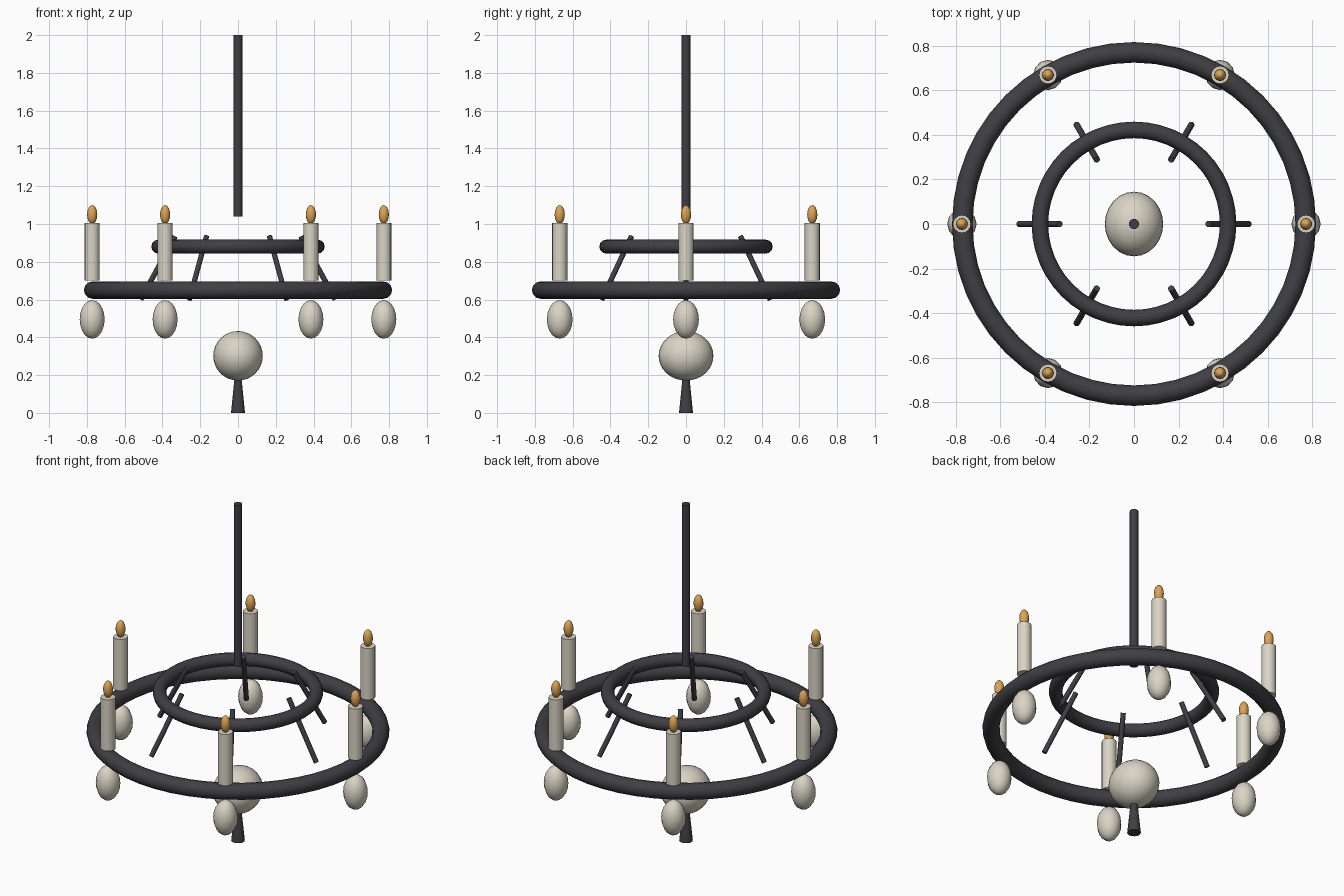
import bpy
from math import cos, sin, pi, radians
from mathutils import Vector

if "Cube" in bpy.data.objects:
    bpy.data.objects.remove(bpy.data.objects["Cube"])


def material(name, rgb):
    m = bpy.data.materials.new(name)
    m.diffuse_color = (*rgb, 1)
    m.use_nodes = True
    m.node_tree.nodes["Principled BSDF"].inputs["Base Color"].default_value = m.diffuse_color
    return m


IRON = material("dark_iron", (0.05, 0.05, 0.058))
CREAM = material("cream", (0.70, 0.66, 0.56))
FLAME = material("flame_orange", (0.72, 0.37, 0.09))


def finish(name, mat):
    o = bpy.context.object
    o.name = name
    o.data.materials.append(mat)
    bpy.ops.object.shade_smooth_by_angle(angle=radians(40))
    return o


def ring(name, z, major, minor):
    bpy.ops.mesh.primitive_torus_add(location=(0, 0, z), major_radius=major, minor_radius=minor,
                                     major_segments=48, minor_segments=12)
    return finish(name, IRON)


def rod(name, a, b, r1, r2, mat):
    a, b = Vector(a), Vector(b)
    d = b - a
    bpy.ops.mesh.primitive_cone_add(vertices=16, radius1=r1, radius2=r2, depth=d.length,
                                    location=(a + b) / 2,
                                    rotation=d.to_track_quat('Z', 'Y').to_euler())
    return finish(name, mat)


def ellipsoid(name, loc, size, mat, segs, rings):
    bpy.ops.mesh.primitive_uv_sphere_add(segments=segs, ring_count=rings, radius=1, location=loc)
    bpy.context.object.scale = size
    bpy.ops.object.transform_apply(location=False, rotation=False, scale=True)
    return finish(name, mat)


# Hanging rod and the two rings
rod("hanging_rod", (0, 0, 1.04), (0, 0, 2.0), 0.023, 0.023, IRON)
ring("outer_ring", 0.65, 0.77, 0.046)
ring("inner_ring", 0.88, 0.422, 0.037)

# Central globe and finial
ellipsoid("center_globe", (0, 0, 0.302), (0.131, 0.145, 0.131), CREAM, 24, 16)
rod("bottom_finial", (0, 0, 0), (0, 0, 0.2), 0.037, 0.017, IRON)

# Six arms, each with candle, flame and hanging drop
for i in range(6):
    c, s = cos(i * pi / 3), sin(i * pi / 3)
    x, y = 0.772 * c, 0.772 * s
    rod(f"slanted_strut_{i}", (0.515 * c, 0.515 * s, 0.60), (0.333 * c, 0.333 * s, 0.935),
        0.014, 0.014, IRON)
    rod(f"candle_{i}", (x, y, 0.70), (x, y, 1.005), 0.04, 0.04, CREAM)
    ellipsoid(f"flame_{i}", (x, y, 1.05), (0.027, 0.027, 0.05), FLAME, 12, 8)
    ellipsoid(f"glass_drop_{i}", (x, y, 0.495), (0.066, 0.068, 0.102), CREAM, 12, 10)
